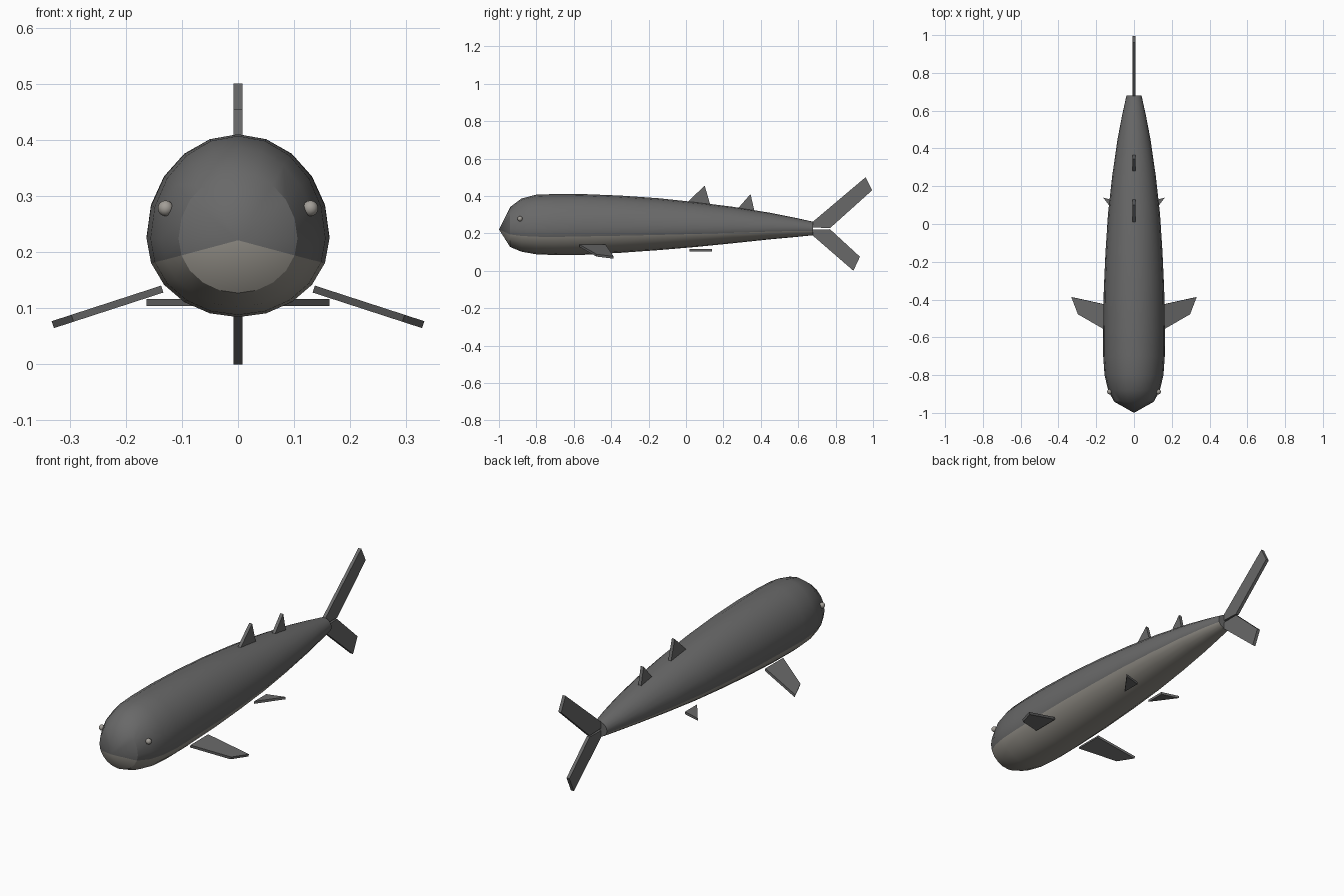
import bpy, bmesh
from math import sin, cos, pi, radians
from mathutils import Vector

if "Cube" in bpy.data.objects:
    bpy.data.objects.remove(bpy.data.objects["Cube"])


def material(name, color):
    m = bpy.data.materials.new(name)
    m.use_nodes = True
    m.diffuse_color = (*color, 1)
    m.node_tree.nodes["Principled BSDF"].inputs["Base Color"].default_value = (*color, 1)
    return m


GREY = material("dark grey skin", (0.14, 0.14, 0.14))
BELLY = material("pale belly", (0.28, 0.265, 0.235))
EYE = material("pale eye", (0.36, 0.34, 0.31))


def make_object(name, bm, *mats):
    bmesh.ops.recalc_face_normals(bm, faces=bm.faces)
    mesh = bpy.data.meshes.new(name)
    bm.to_mesh(mesh)
    bm.free()
    ob = bpy.data.objects.new(name, mesh)
    bpy.context.collection.objects.link(ob)
    for m in mats:
        mesh.materials.append(m)
    return ob


def smooth(ob):
    bpy.ops.object.select_all(action="DESELECT")
    ob.select_set(True)
    bpy.context.view_layer.objects.active = ob
    bpy.ops.object.shade_smooth_by_angle(angle=radians(30))


# Body: rings of (y, half width, top z, bottom z) behind a pointed nose
SIDES = 20
MID = 0.228
RINGS = [(-0.94, 0.106, 0.341, 0.127), (-0.88, 0.137, 0.386, 0.102),
         (-0.8, 0.156, 0.407, 0.088), (-0.7, 0.163, 0.41, 0.084),
         (-0.55, 0.163, 0.41, 0.085), (-0.35, 0.16, 0.402, 0.096),
         (-0.15, 0.151, 0.388, 0.11), (0.05, 0.138, 0.367, 0.127),
         (0.25, 0.116, 0.342, 0.147), (0.45, 0.087, 0.31, 0.168),
         (0.58, 0.062, 0.284, 0.18), (0.68, 0.04, 0.262, 0.19)]


def ring_point(ring, i):
    y, r, top, bottom = ring
    a = 2 * pi * i / SIDES
    mid = MID - 0.004 * (abs(y) > 0.6)
    height = top - mid if sin(a) > 0 else mid - bottom
    return (r * cos(a), y, mid + height * sin(a))


bm = bmesh.new()
loops = [[bm.verts.new(ring_point(ring, i)) for i in range(SIDES)] for ring in RINGS]
nose = bm.verts.new((0, -1, 0.221))
for i in range(SIDES):
    j = (i + 1) % SIDES
    strip = [bm.faces.new((nose, loops[0][i], loops[0][j]))]
    for a, b in zip(loops, loops[1:]):
        strip.append(bm.faces.new((a[i], b[i], b[j], a[j])))
    # Underside strips, below the first edge under the waterline, are pale
    for f in strip:
        f.material_index = int(SIDES / 2 < i < SIDES - 1)
bm.faces.new(loops[-1])
smooth(make_object("body", bm, GREY, BELLY))


# Fins: flat outlines thickened evenly to both sides
def plate(name, outline, normal, thickness=0.016):
    n = Vector(normal).normalized() * thickness / 2
    bm = bmesh.new()
    sides = [[bm.verts.new(Vector(p) + n * s) for p in outline] for s in (-1, 1)]
    for side in sides:
        bm.faces.new(side)
    for k in range(len(outline)):
        m = (k + 1) % len(outline)
        bm.faces.new((sides[0][k], sides[0][m], sides[1][m], sides[1][k]))
    return make_object(name, bm, GREY)


UPRIGHT = {
    "upper_tail_lobe": [(0.67, 0.255), (0.96, 0.5), (0.995, 0.43), (0.77, 0.228), (0.67, 0.232)],
    "lower_tail_lobe": [(0.67, 0.22), (0.77, 0.222), (0.93, 0.075), (0.895, 0), (0.67, 0.195)],
    "front_dorsal_fin": [(0, 0.36), (0.1, 0.455), (0.132, 0.345)],
    "rear_dorsal_fin": [(0.275, 0.33), (0.345, 0.41), (0.367, 0.315)],
}
for name, outline in UPRIGHT.items():
    plate(name, [(0, y, z) for y, z in outline], (1, 0, 0))

# Paired fins and eyes
PECTORAL = [(0.135, -0.57), (0.135, -0.43), (0.33, -0.387), (0.295, -0.478)]
PELVIC = [(0.075, 0.02), (0.163, 0.14), (0.075, 0.115)]
DROOP = 0.325
for side, s in (("left", 1), ("right", -1)):
    plate(side + "_pectoral_fin",
          [(s * x, y, 0.134 - DROOP * (x - 0.135)) for x, y in PECTORAL],
          (s * DROOP, 0, 1), 0.013)
    plate(side + "_pelvic_fin", [(s * x, y, 0.11) for x, y in PELVIC], (0, 0, 1), 0.012)
    bm = bmesh.new()
    bmesh.ops.create_uvsphere(bm, u_segments=12, v_segments=8, radius=0.014)
    bmesh.ops.translate(bm, verts=bm.verts, vec=(s * 0.129, -0.888, 0.278))
    smooth(make_object(side + "_eye", bm, EYE))
